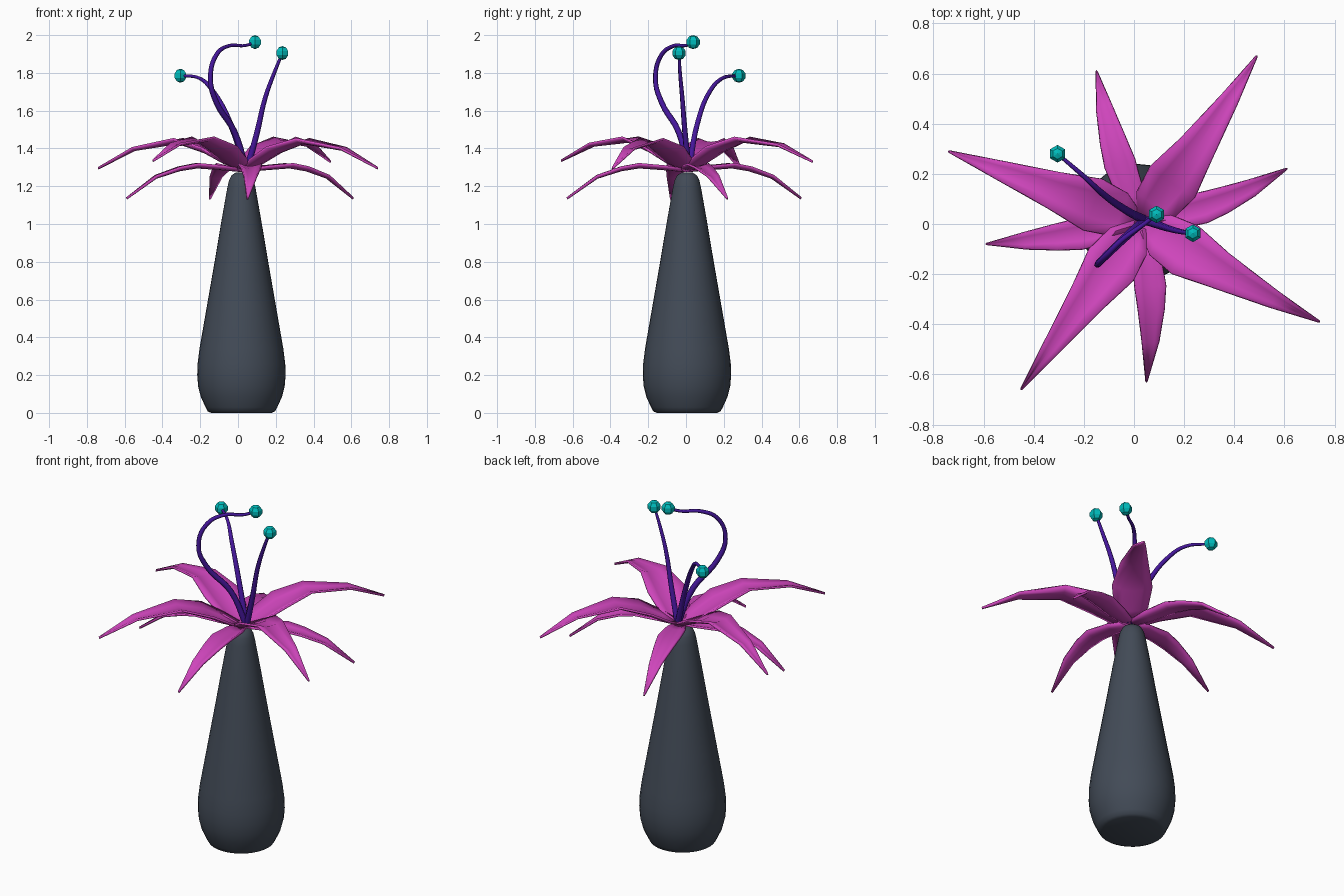
import bpy, bmesh, math
from mathutils import Vector

if "Cube" in bpy.data.objects:
    bpy.data.objects.remove(bpy.data.objects["Cube"])


def material(name, rgb):
    m = bpy.data.materials.new(name)
    m.diffuse_color = (*rgb, 1)
    m.use_nodes = True
    m.node_tree.nodes["Principled BSDF"].inputs["Base Color"].default_value = m.diffuse_color
    return m


SLATE = material("slate", (0.055, 0.07, 0.095))
PINK = material("pink", (0.62, 0.06, 0.50))
VIOLET = material("violet", (0.06, 0.008, 0.33))
TEAL = material("teal", (0.0, 0.50, 0.50))


def finish(name, bm, mat, smooth_angle=None):
    bmesh.ops.recalc_face_normals(bm, faces=bm.faces)
    me = bpy.data.meshes.new(name)
    bm.to_mesh(me)
    bm.free()
    ob = bpy.data.objects.new(name, me)
    bpy.context.collection.objects.link(ob)
    me.materials.append(mat)
    if smooth_angle:
        bpy.ops.object.select_all(action='DESELECT')
        ob.select_set(True)
        bpy.context.view_layer.objects.active = ob
        bpy.ops.object.shade_smooth_by_angle(angle=math.radians(smooth_angle))
    return ob


def loft(bm, rings, closed):
    """Bridge successive rows of points with quads."""
    rows = [[bm.verts.new(p) for p in ring] for ring in rings]
    for a, b in zip(rows, rows[1:]):
        n = len(a)
        for i in range(n if closed else n - 1):
            j = (i + 1) % n
            bm.faces.new((a[i], a[j], b[j], b[i]))
    if closed:
        bm.faces.new(rows[0])
        bm.faces.new(rows[-1])


# Tapered stalk: (radius, height) profile turned around its axis
profile = [(0.16, 0), (0.178, 0.008), (0.19, 0.03), (0.215, 0.085), (0.229, 0.14),
           (0.234, 0.20), (0.232, 0.26), (0.222, 0.34), (0.182, 0.57), (0.142, 0.80),
           (0.105, 1.02), (0.075, 1.19), (0.066, 1.23), (0.052, 1.258), (0.03, 1.272)]
bm = bmesh.new()
loft(bm, [[(0.018 + r * math.cos(k * math.tau / 32), 0.005 + r * math.sin(k * math.tau / 32), z)
           for k in range(32)] for r, z in profile], True)
finish("stalk", bm, SLATE, 40)

# Petals: rows of (fraction along, half width, spine height)
UPPER = [(0.01, 0.03, 1.285), (0.11, 0.09, 1.315), (0.25, 0.108, 1.375), (0.45, 0.075, 1.43),
         (0.75, 0.036, 1.395), (1.0, 0.003, 1.30)]
LOWER = [(0.01, 0.03, 1.28), (0.18, 0.053, 1.29), (0.40, 0.062, 1.30), (0.55, 0.052, 1.285),
         (0.75, 0.034, 1.245), (1.0, 0.003, 1.135)]
CENTRE = Vector((0.03, 0.005, 0))


def petal(name, tip, bow, rows, tip_lift=0.0):
    chord = Vector((tip[0], tip[1], 0)) - CENTRE
    side = Vector((-chord.y, chord.x, 0)).normalized()
    rings = []
    for t, w, z in rows:
        mid = CENTRE + chord * t + side * (bow * 4 * t * (1 - t))
        mid.z = z + tip_lift * t * t
        rings.append([mid + side * (w * s) + Vector((0, 0, 0.28 * w * s * s))
                      for s in (-1, -0.5, 0, 0.5, 1)])
    bm = bmesh.new()
    loft(bm, rings, False)
    ob = finish(name, bm, PINK, 30)
    mod = ob.modifiers.new("thickness", 'SOLIDIFY')
    mod.thickness = 0.012
    mod.offset = 0


for i, (tip, bow, lift) in enumerate([((0.49, 0.67), -0.012, 0.03), ((-0.74, 0.29), 0.0, -0.005),
                                      ((-0.45, -0.66), 0.0, 0.035), ((0.74, -0.39), -0.014, -0.005)]):
    petal(f"upper_petal_{i + 1}", tip, bow, UPPER, lift)
for i, (tip, bow) in enumerate([((0.61, 0.22), -0.03), ((-0.15, 0.61), 0.016),
                                ((-0.59, -0.08), 0.011), ((0.05, -0.63), 0.028)]):
    petal(f"lower_petal_{i + 1}", tip, bow, LOWER)


# Stamens: tapering curved filament with a faceted bead on the end
def stamen(number, path):
    cu = bpy.data.curves.new(f"filament_{number}", 'CURVE')
    cu.dimensions = '3D'
    cu.bevel_depth = 0.018
    cu.bevel_resolution = 1
    cu.resolution_u = 5
    cu.use_fill_caps = True
    sp = cu.splines.new('BEZIER')
    sp.bezier_points.add(len(path) - 1)
    for k, (bp, co) in enumerate(zip(sp.bezier_points, path)):
        bp.co = co
        bp.handle_left_type = bp.handle_right_type = 'AUTO'
        bp.radius = 1 - 0.6 * k / (len(path) - 1)
    cu.materials.append(VIOLET)
    bpy.context.collection.objects.link(bpy.data.objects.new(f"filament_{number}", cu))

    bm = bmesh.new()
    bmesh.ops.create_uvsphere(bm, u_segments=6, v_segments=5, radius=0.037)
    bmesh.ops.translate(bm, verts=bm.verts, vec=path[-1])
    finish(f"anther_{number}", bm, TEAL)


BASE = (0.045, 0.015, 1.28)
stamen(1, [BASE, (0.10, -0.005, 1.48), (0.145, -0.02, 1.67), (0.20, -0.033, 1.82),
           (0.235, -0.037, 1.905)])
stamen(2, [BASE, (-0.04, 0.06, 1.53), (-0.13, 0.125, 1.70), (-0.20, 0.19, 1.77),
           (-0.305, 0.28, 1.785)])
stamen(3, [BASE, (-0.02, -0.04, 1.49), (-0.115, -0.13, 1.645), (-0.146, -0.162, 1.77),
           (-0.115, -0.13, 1.895), (-0.05, -0.065, 1.943), (0.04, 0.0, 1.945),
           (0.09, 0.038, 1.963)])
